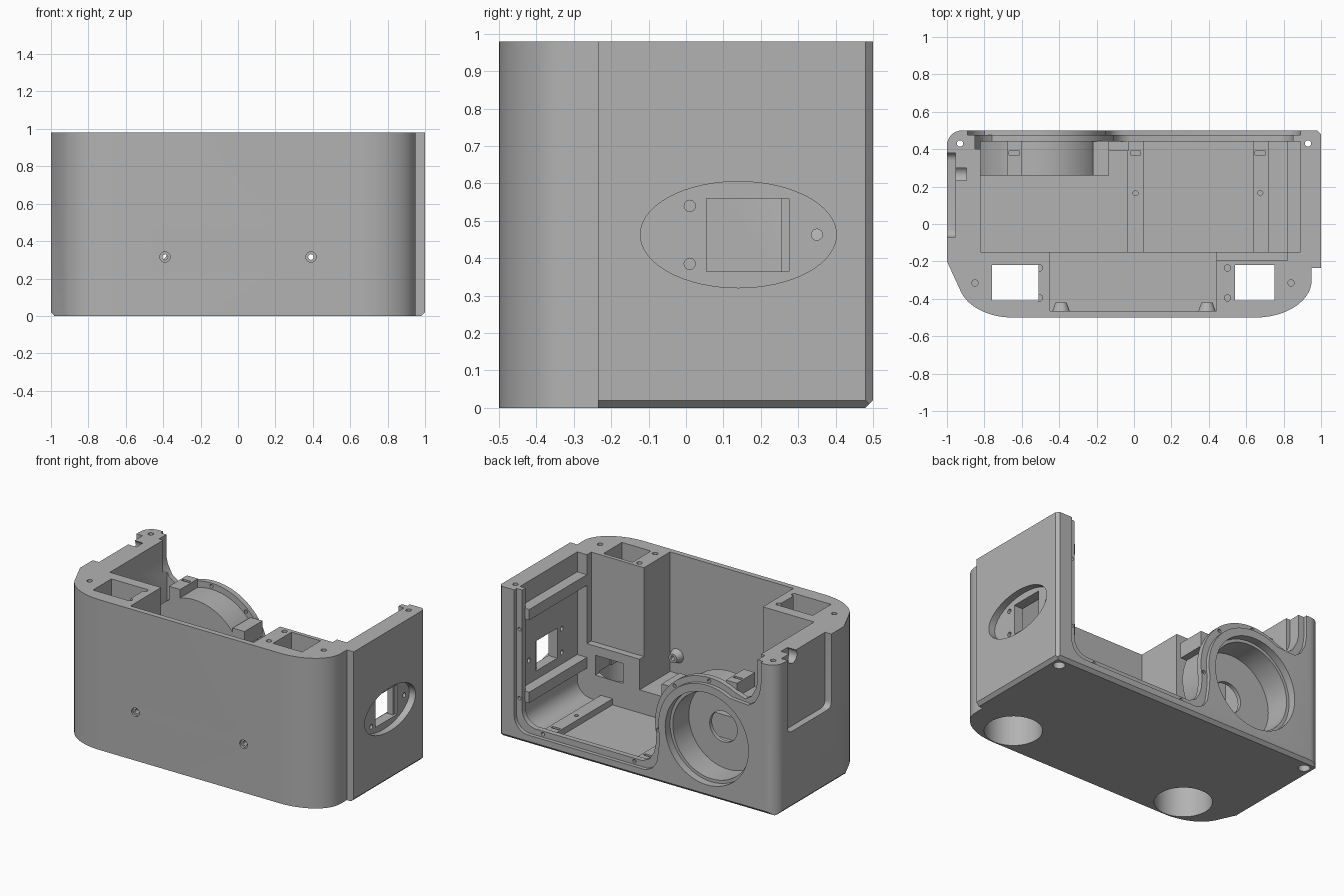
import bpy, bmesh, math

if "Cube" in bpy.data.objects:
    bpy.data.objects.remove(bpy.data.objects["Cube"])

grey = bpy.data.materials.new("plain_grey")
grey.diffuse_color = (0.45, 0.45, 0.45, 1)
grey.use_nodes = True
grey.node_tree.nodes["Principled BSDF"].inputs["Base Color"].default_value = grey.diffuse_color
H = 0.98


def arc(cx, cy, rx, ry, a0, a1, n=14):
    out = []
    for i in range(n + 1):
        a = math.radians(a0 + (a1 - a0) * i / n)
        out.append((cx + rx * math.cos(a), cy + ry * math.sin(a)))
    return out


def prism(name, pts, axis, lo, hi, scale_hi=1.0):
    """Extrude a closed profile along an axis; scale_hi tapers the far end."""
    cx = sum(p[0] for p in pts) / len(pts)
    cy = sum(p[1] for p in pts) / len(pts)
    place = {"x": lambda a, b, c: (c, a, b),
             "y": lambda a, b, c: (a, c, b),
             "z": lambda a, b, c: (a, b, c)}[axis]
    bm = bmesh.new()
    v0 = [bm.verts.new(place(a, b, lo)) for a, b in pts]
    v1 = [bm.verts.new(place(cx + (a - cx) * scale_hi, cy + (b - cy) * scale_hi, hi)) for a, b in pts]
    bm.faces.new(v0)
    bm.faces.new(v1)
    n = len(pts)
    for i in range(n):
        j = (i + 1) % n
        bm.faces.new((v0[i], v0[j], v1[j], v1[i]))
    bmesh.ops.recalc_face_normals(bm, faces=bm.faces)
    me = bpy.data.meshes.new(name)
    bm.to_mesh(me)
    bm.free()
    me.materials.append(grey)
    ob = bpy.data.objects.new(name, me)
    bpy.context.collection.objects.link(ob)
    return ob


def box(name, x0, x1, y0, y1, z0, z1):
    return prism(name, [(x0, y0), (x1, y0), (x1, y1), (x0, y1)], "z", z0, z1)


def cyl(name, a, b, r, axis, lo, hi, n=24, taper=1.0, ry=None):
    return prism(name, arc(a, b, r, ry or r, 0, 360 - 360 / n, n - 1), axis, lo, hi, taper)


def cut(targets, cutter):
    for ob in targets:
        m = ob.modifiers.new("cut", "BOOLEAN")
        m.operation, m.solver, m.object = "DIFFERENCE", "EXACT", cutter
        bpy.context.view_layer.update()
        dg = bpy.context.evaluated_depsgraph_get()
        me = bpy.data.meshes.new_from_object(ob.evaluated_get(dg))
        ob.modifiers.clear()
        ob.data = me
    bpy.data.objects.remove(cutter, do_unlink=True)


# Outer shell
outline = (arc(-.92, .42, .08, .08, 90, 180, 8) + [(-1, -.2)]
           + arc(-.65, -.3, .29, .2, 195, 270) + arc(.65, -.3, .3, .2, 270, 360)
           + [(.95, -.235), (1, -.235), (1, .48), (.98, .5)])
body = prism("housing", outline, "z", 0, H)

# Main cavity, deep middle bay and upper right bay
cut([body], box("c", -.82, .89, -.15, .44, .05, 1.2))
cut([body], box("c", -.45, .44, -.465, -.1, .2, 1.2))
cut([body], box("c", .4, .82, -.195, -.1, .4, 1.2))

# Round port on the back wall
PX, PZ = -.5, .38
ring = cyl("port_ring", PX, PZ, .35, "y", .26, .47, 64)
cut([ring], box("c", -1.2, -.83, 0, 1, 0, 1))


def opening(d):
    """Back opening profile, shrunk by d, running around the port."""
    xl, xr, zb, r = -.89 + d, .89 - d, .06 + d, .35 + d
    pts = [(xl, 1.2), (xl, .84), (xl + .012, .77 + d / 2), (xl + .045, .71 + d / 2), (xl + .09, .68 + d / 2)]
    pts += arc(PX, PZ, r, r, 118, -12, 36)
    x0, z0 = pts[-1]
    pts += [(x0 + .005, .22), (x0 + .02, zb + .07), (x0 + .05, zb + .025), (x0 + .1, zb)]
    pts += arc(xr - .1, zb + .1, .1, .1, 270, 360, 10) + [(xr, 1.2)]
    return pts


# Stepped lip around the back opening
cut([body], prism("c", opening(.04), "y", .4, .6))
cut([body], prism("c", opening(0), "y", .475, .6))

# Stepped bore of the port and the hole in its floor
cut([body, ring], cyl("c", PX, PZ, .28, "y", .285, .465, 64))
cut([body, ring], cyl("c", PX, PZ, .30, "y", .45, .6, 64))
cut([ring], cyl("c", PX + .03, PZ - .01, .1, "y", .2, .4, 32))

# Square shafts through the front corners with round foot pockets below
for s in (-1, 1):
    xc = .635 if s < 0 else .645
    xc *= s
    cut([body], box("c", xc - .125 + (s > 0) * .02, xc + .125 - (s > 0) * .02, -.41, -.22, -.1, 1.2))
    cut([body], cyl("c", s * .645, -.323, .17, "z", -.1, .22, 48))
cut([body], box("c", .56, .76, -.3, -.1, .21, .34))

# Oval recess and square window in the right wall
cut([body], cyl("c", .14, .463, .262, "x", .955, 1.2, 64, ry=.142))
cut([body], box("c", .8, 1.2, .055, .275, .365, .56))
for y, z in ((.01, .54), (.01, .385), (.35, .463)):
    cut([body], cyl("c", y, z, .015, "x", .8, 1.2, 16))
window_bar = box("window_bar", .90, .94, .255, .28, .36, .565)

# Open-topped panel recess and cable notch in the left wall
panel = [(.38, 1.2), (-.07, 1.2)] + arc(-.03, .54, .04, .04, 180, 270, 6) + arc(.34, .54, .04, .04, 270, 360, 6)
cut([body], prism("c", panel, "x", -1.2, -.955))
cut([body], cyl("c", .265, .95, .045, "x", -1.1, -.895, 24))

# Screw holes from the top, counterbored from below at the back corners
for x, y in ((-.85, -.315), (.84, -.315), (-.505, -.235), (-.505, -.395), (.5, -.235), (.5, -.395)):
    cut([body], cyl("c", x, y, .017, "z", .75, 1.2, 16))
for x in (-.93, .93):
    cut([body], cyl("c", x, .43, .017, "z", -.2, 1.2, 16))
    cut([body], cyl("c", x, .43, .035, "z", -.2, .06, 24))

# Screw holes in the back lip
for x, z in ((.87, .72), (.87, .27), (.7, .08), (.04, .08), (-.132, .33), (-.25, .65), (-.5, .75)):
    cut([body], cyl("c", x, z, .012, "y", .44, .6, 12))

# Front screw holes with cone bosses inside
for x in (-.39, .39):
    boss = cyl("screw_boss", x, .315, .048, "y", -.47, -.42, 24, .62)
    cut([body, boss], cyl("c", x, .315, .015, "y", -.6, -.3, 16))
    cut([body], cyl("c", x, .315, .028, "y", -.6, -.485, 24))

# Bevelled lower edges on the sides and back
for s in (-1, 1):
    tri = [(s * .98, -.01), (s * 1.02, -.01), (s * 1.02, .04), (s * 1.01, .03)]
    cut([body], prism("c", [(s * .97, -.01), (s * 1.03, -.01), (s * 1.03, .05)], "y", -.235, .6))
cut([body], prism("c", [(.47, -.01), (.53, -.01), (.53, .05)], "x", -1.2, 1.2))

# Rails along the right inner wall and a rounded lower corner
for z in (.78, .24):
    box("wall_rail", .82, .9, -.16, .445, z, z + .07)
prism("corner_fillet", [(.9, .04), (.9, .15)] + arc(.79, .15, .1, .1, 0, -90, 8) + [(.79, .04)], "y", -.16, .445)

# Floor strips and slotted tabs around the back opening
tabs = [box("floor_strip", .635, .72, -.16, .445, .04, .09),
        box("floor_strip", -.035, .05, -.16, .445, .04, .09),
        box("port_tab", -.68, -.6, .26, .445, .68, .77)]
for ob, x in zip(tabs, (.675, .008, -.64)):
    top = .77 if x < -.5 else .09
    cut([ob], box("c", x - .028, x + .028, .37, .39, top - .03, top + .05))
    if x > 0:
        cut([ob], cyl("c", x, .165, .014, "z", top - .03, top + .05, 12))
box("port_side_tab", -.22, -.135, .26, .445, .52, .62)
box("floor_block", -.17, -.03, .39, .445, .04, .1)

# Smooth the curved walls and keep crisp edges
for ob in bpy.data.objects:
    ob.select_set(True)
bpy.context.view_layer.objects.active = body
bpy.ops.object.shade_smooth_by_angle(angle=math.radians(30))
